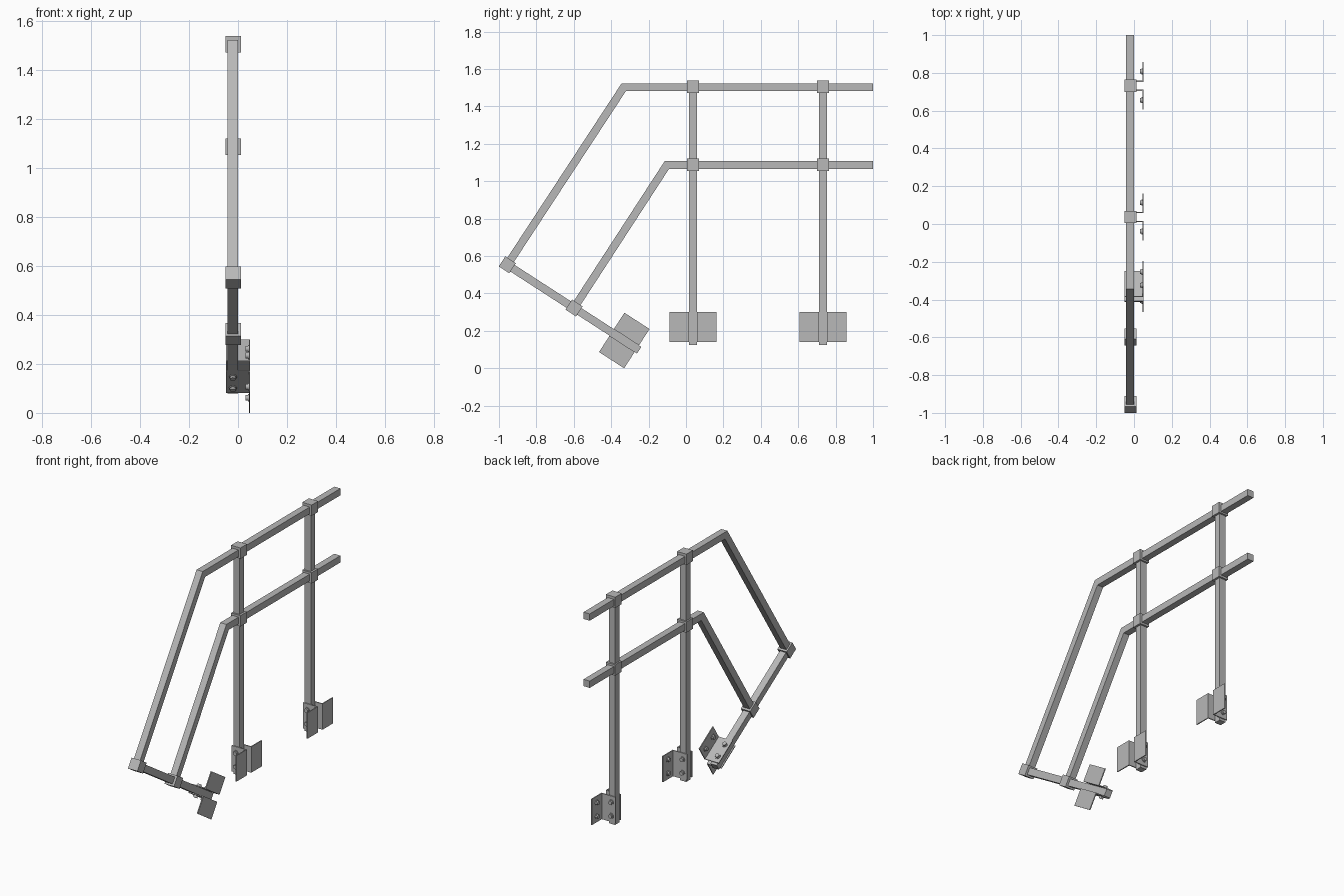
import bpy, bmesh, math
from mathutils import Matrix, Vector

cube = bpy.data.objects.get("Cube")
if cube:
    bpy.data.objects.remove(cube, do_unlink=True)

steel = bpy.data.materials.new("grey_steel")
steel.use_nodes = True
grey = (0.48, 0.48, 0.48, 1)
steel.diffuse_color = grey
steel.node_tree.nodes["Principled BSDF"].inputs["Base Color"].default_value = grey

X = -0.021         # centre plane of the tubes
TUBE = 0.042       # tube width
SLEEVE = 0.064     # connector width
PLATE = 0.006      # bracket thickness
TILT = math.radians(57.1)


def finish(name, bm, frame=Matrix(), smooth=False):
    bmesh.ops.recalc_face_normals(bm, faces=bm.faces)
    mesh = bpy.data.meshes.new(name)
    bm.to_mesh(mesh)
    bm.free()
    mesh.materials.append(steel)
    if smooth:
        for p in mesh.polygons:
            p.use_smooth = True
        mesh.set_sharp_from_angle(angle=math.radians(35))
    obj = bpy.data.objects.new(name, mesh)
    obj.matrix_world = frame
    bpy.context.collection.objects.link(obj)


def box(name, centre, size, frame):
    bm = bmesh.new()
    bmesh.ops.create_cube(bm, size=1, matrix=Matrix.Translation(centre) @ Matrix.Diagonal((*size, 1)))
    finish(name, bm, frame)


def bolt(name, centre, direction, frame):
    # Round washer with a smaller raised head
    bm = bmesh.new()
    turn = Vector(direction).to_track_quat('Z', 'Y').to_matrix().to_4x4()
    for radius, depth in ((0.016, 0.004), (0.012, 0.013)):
        place = Matrix.Translation(centre) @ turn @ Matrix.Translation((0, 0, depth / 2))
        bmesh.ops.create_cone(bm, cap_ends=True, segments=16, radius1=radius,
                              radius2=radius, depth=depth, matrix=place)
    finish(name, bm, frame, smooth=True)


def bracket(name, frame, side):
    # L-shaped angle: a leg against the post and an outward flange
    edge = side * TUBE / 2
    corners = [(-0.05, edge), (0.05, edge), (0.05, side * 0.125),
               (0.05 - PLATE, side * 0.125), (0.05 - PLATE, edge + side * PLATE),
               (-0.05, edge + side * PLATE)]
    bm = bmesh.new()
    face = bm.faces.new([bm.verts.new((x, y, -0.08)) for x, y in corners])
    top = bmesh.ops.extrude_face_region(bm, geom=[face])["geom"]
    bmesh.ops.translate(bm, vec=(0, 0, 0.16), verts=[v for v in top if isinstance(v, bmesh.types.BMVert)])
    finish(name, bm, frame)
    for label, z in (("lower", -0.042), ("upper", 0.042)):
        bolt(f"{name}_{label}_post_bolt", (X, edge + side * PLATE, z), (0, side, 0), frame)
        bolt(f"{name}_{label}_flange_bolt", (0.05 - PLATE, side * 0.076, z), (-1, 0, 0), frame)


def post(name, frame, top, joints):
    # Local origin is the middle of the mounting bracket
    bottom = -0.095
    box(name, (X, 0, (top + bottom) / 2), (TUBE, TUBE, top - bottom), frame)
    for label, z in zip(("inner", "outer"), joints):
        box(f"{name}_{label}_connector", (X + 0.002, 0, z), (SLEEVE, SLEEVE, SLEEVE + 0.003), frame)
    for label, side in (("front", -1), ("back", 1)):
        bracket(f"{name}_{label}_bracket", frame, side)


def rail(name, path):
    # Square tube with mitred bends
    pts = [Vector(p) for p in path]
    dirs = [(b - a).normalized() for a, b in zip(pts, pts[1:])]
    bm = bmesh.new()
    rings = []
    h = TUBE / 2
    for i, p in enumerate(pts):
        before, after = dirs[max(i - 1, 0)], dirs[min(i, len(dirs) - 1)]
        mid = (before + after).normalized()
        normal = Vector((-mid.y, mid.x)) * h / mid.dot(before)
        rings.append([bm.verts.new((X + sx * h, *(p + normal * sn)))
                      for sx, sn in ((-1, -1), (1, -1), (1, 1), (-1, 1))])
    for a, b in zip(rings, rings[1:]):
        for k in range(4):
            n = (k + 1) % 4
            bm.faces.new((a[k], a[n], b[n], b[k]))
    bm.faces.new(rings[0])
    bm.faces.new(rings[-1])
    finish(name, bm)


# Posts with connectors and mounting brackets
for name, y in (("middle_post", 0.037), ("back_post", 0.732)):
    post(name, Matrix.Translation((0, y, 0.22)), 1.29, (0.867, 1.285))
post("sloping_post", Matrix.Translation((0, -0.33, 0.148)) @ Matrix.Rotation(TILT, 4, 'X'),
     0.755, (0.32, 0.745))

# Bent handrails, as (y, z) paths
rail("top_rail", [(-0.955, 0.553), (-0.333, 1.502), (1, 1.502)])
rail("lower_rail", [(-0.599, 0.322), (-0.102, 1.087), (1, 1.087)])
